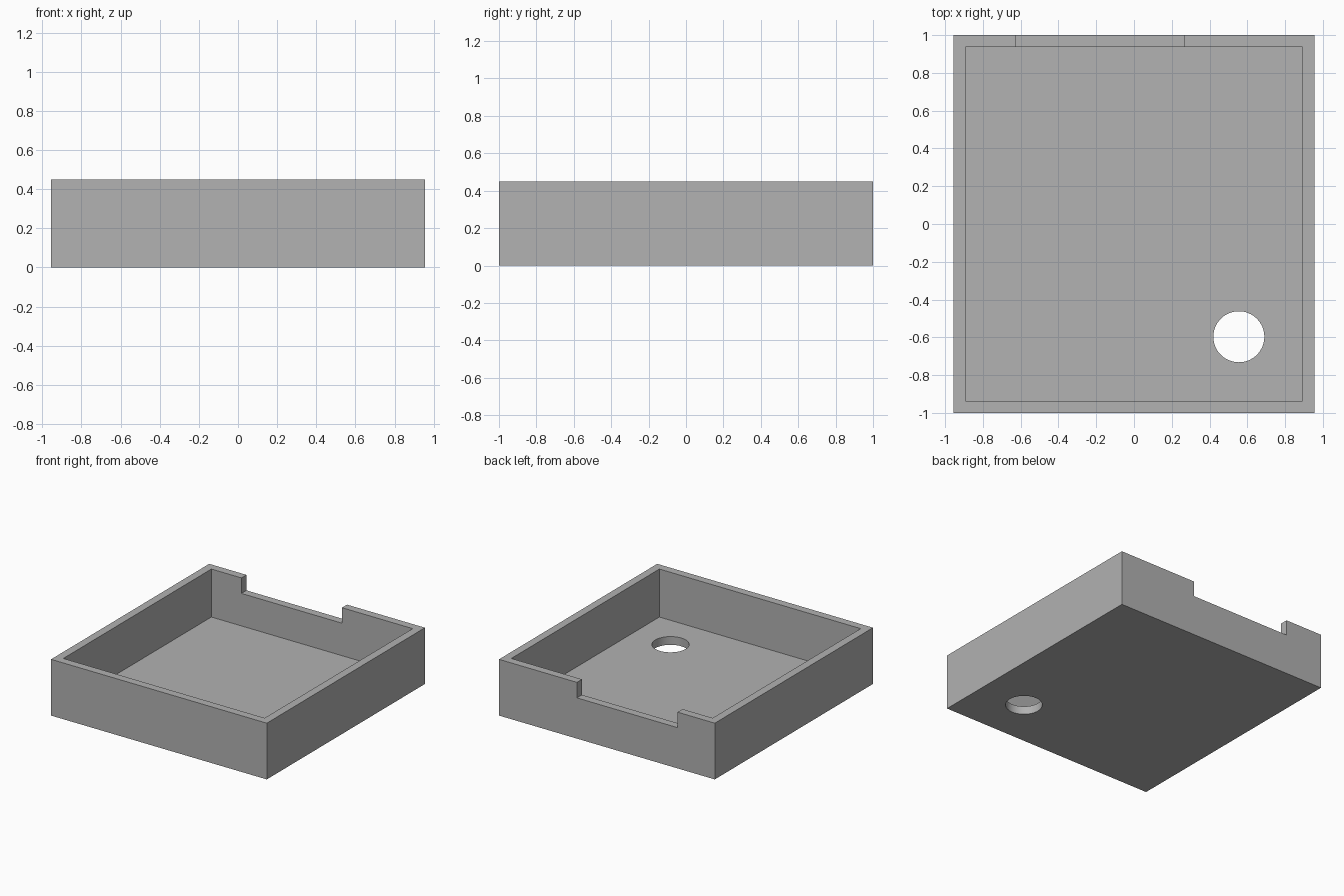
import bpy

WIDTH, DEPTH, HEIGHT = 1.91, 2.0, 0.45
WALL, FLOOR = 0.064, 0.066
NOTCH_LEFT, NOTCH_RIGHT, NOTCH_DEPTH = -0.625, 0.265, 0.124
HOLE_X, HOLE_Y, HOLE_RADIUS = 0.555, -0.597, 0.135
EXTRA = 0.1  # how far cutters reach past the surface

default_cube = bpy.data.objects.get("Cube")
if default_cube:
    bpy.data.objects.remove(default_cube, do_unlink=True)

grey = bpy.data.materials.new("plain_grey")
grey.use_nodes = True
grey.diffuse_color = (0.445, 0.445, 0.445, 1)
grey.node_tree.nodes["Principled BSDF"].inputs["Base Color"].default_value = grey.diffuse_color


def box(name, low, high):
    """Box spanning two opposite corners."""
    centre = [(a + b) / 2 for a, b in zip(low, high)]
    bpy.ops.mesh.primitive_cube_add(size=1, location=centre)
    obj = bpy.context.object
    obj.name = name
    obj.scale = [b - a for a, b in zip(low, high)]
    bpy.ops.object.transform_apply(location=True, rotation=False, scale=True)
    obj.data.materials.append(grey)
    return obj


def cut(target, cutter):
    """Subtract the cutter from the target, then discard it."""
    cutter.hide_render = True
    mod = target.modifiers.new("cut", "BOOLEAN")
    mod.operation = "DIFFERENCE"
    mod.solver = "EXACT"
    mod.object = cutter
    bpy.ops.object.select_all(action="DESELECT")
    bpy.context.view_layer.objects.active = target
    target.select_set(True)
    bpy.ops.object.modifier_apply(modifier=mod.name)
    bpy.data.objects.remove(cutter, do_unlink=True)


# Open tray body
half_x, half_y = WIDTH / 2, DEPTH / 2
tray = box("open_tray", (-half_x, -half_y, 0), (half_x, half_y, HEIGHT))
cut(tray, box("cavity_cutter",
              (WALL - half_x, WALL - half_y, FLOOR),
              (half_x - WALL, half_y - WALL, HEIGHT + EXTRA)))

# Notch in the top of the back wall
cut(tray, box("notch_cutter",
              (NOTCH_LEFT, half_y - WALL - EXTRA, HEIGHT - NOTCH_DEPTH),
              (NOTCH_RIGHT, half_y + EXTRA, HEIGHT + EXTRA)))

# Round hole through the floor
bpy.ops.mesh.primitive_cylinder_add(vertices=64, radius=HOLE_RADIUS, depth=4 * EXTRA,
                                    location=(HOLE_X, HOLE_Y, 0))
hole_cutter = bpy.context.object
hole_cutter.name = "hole_cutter"
hole_cutter.data.materials.append(grey)
cut(tray, hole_cutter)

# Smooth the hole, keep the box edges crisp
bpy.ops.object.shade_smooth_by_angle()
